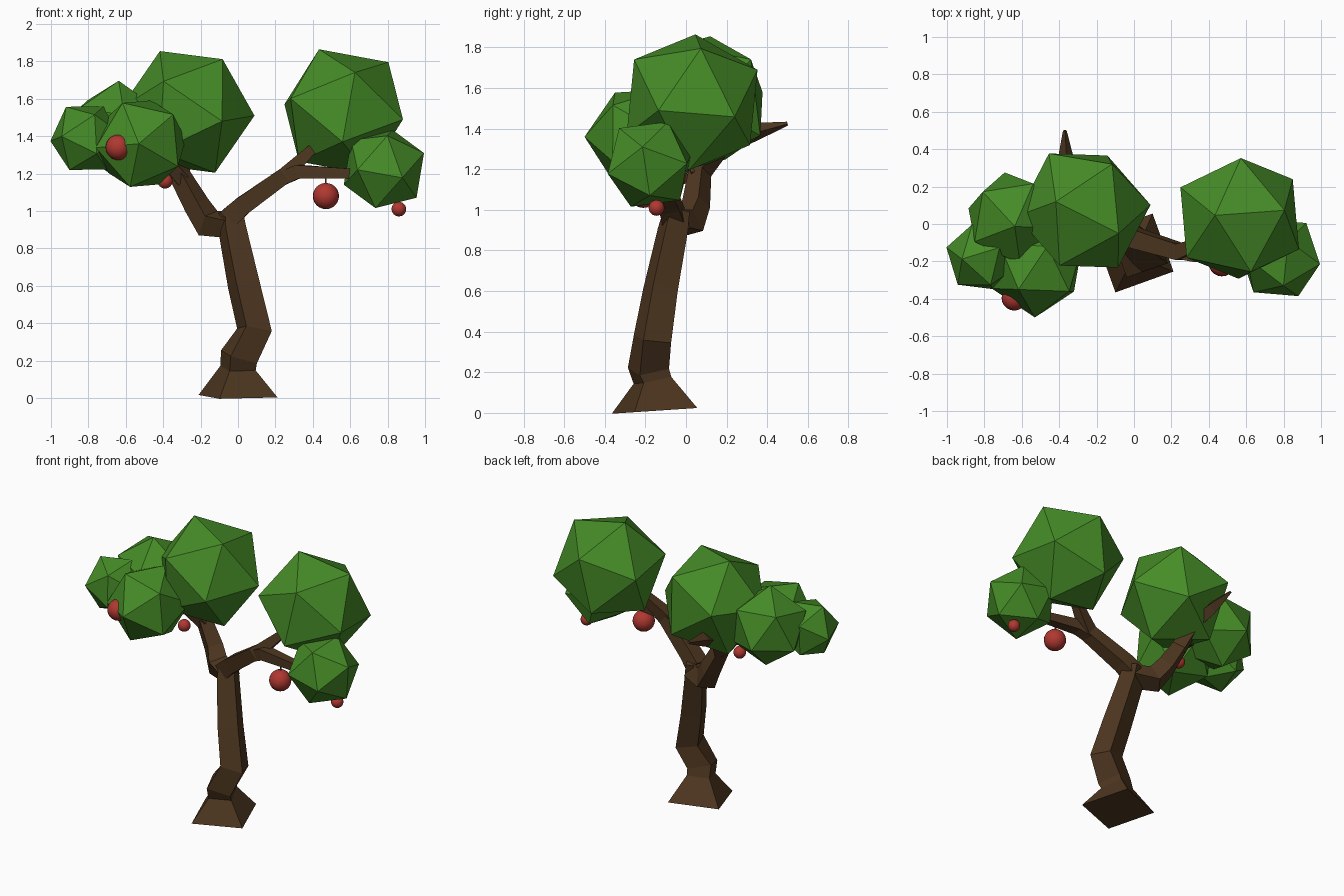
import bpy, bmesh
from mathutils import Vector, Matrix

if "Cube" in bpy.data.objects:
    bpy.data.objects.remove(bpy.data.objects["Cube"])


def material(name, rgb):
    m = bpy.data.materials.new(name)
    m.diffuse_color = (*rgb, 1)
    m.use_nodes = True
    m.node_tree.nodes["Principled BSDF"].inputs["Base Color"].default_value = m.diffuse_color
    return m


BARK = material("bark", (0.075, 0.037, 0.014))
LEAF = material("leaf", (0.06, 0.26, 0.02))
FRUIT = material("fruit", (0.43, 0.04, 0.03))


def finish(name, bm, mat, smooth=False):
    bmesh.ops.recalc_face_normals(bm, faces=bm.faces)
    for f in bm.faces:
        f.smooth = smooth
    me = bpy.data.meshes.new(name)
    bm.to_mesh(me)
    bm.free()
    me.materials.append(mat)
    ob = bpy.data.objects.new(name, me)
    bpy.context.collection.objects.link(ob)
    return ob


def frame(a, b):
    """Orthonormal axes with a first and b in the first plane."""
    e1 = Vector(a).normalized()
    e3 = e1.cross(Vector(b)).normalized()
    return Matrix((e1, e3.cross(e1), e3)).transposed()


def limb(name, path, ref):
    """Square tube through (x, y, z, half_width) stations."""
    bm = bmesh.new()
    pts = [Vector(p[:3]) for p in path]
    rings = []
    for i, p in enumerate(pts):
        t = Vector()
        if i > 0:
            t += (p - pts[i - 1]).normalized()
        if i < len(pts) - 1:
            t += (pts[i + 1] - p).normalized()
        t.normalize()
        r = Vector(ref)
        u = (r - t * r.dot(t)).normalized()
        v = t.cross(u)
        h = path[i][3]
        rings.append([bm.verts.new(p + u * h * a + v * h * b)
                      for a, b in ((1, 1), (-1, 1), (-1, -1), (1, -1))])
    for lo, hi in zip(rings, rings[1:]):
        for k in range(4):
            n = (k + 1) % 4
            bm.faces.new((lo[k], lo[n], hi[n], hi[k]))
    bm.faces.new(rings[0])
    bm.faces.new(rings[-1])
    return finish(name, bm, BARK)


def leaf_clump(name, centre, radius, a, b):
    """Icosahedron turned so that two neighbouring corners point along a and b."""
    bm = bmesh.new()
    bmesh.ops.create_icosphere(bm, subdivisions=1, radius=radius)
    bm.verts.ensure_lookup_table()
    v0 = bm.verts[0]
    v1 = v0.link_edges[0].other_vert(v0)
    rot = frame(a, b) @ frame(v0.co, v1.co).transposed()
    bmesh.ops.transform(bm, matrix=Matrix.Translation(centre) @ rot.to_4x4(), verts=bm.verts)
    return finish(name, bm, LEAF)


def fruit(name, centre, radius):
    bm = bmesh.new()
    bmesh.ops.create_uvsphere(bm, u_segments=20, v_segments=12, radius=radius,
                              matrix=Matrix.Translation(centre))
    return finish(name, bm, FRUIT, True)


# Trunk with flared foot
limb("trunk", [(0, -.155, .01, .165), (0, -.165, .16, .074), (.005, -.185, .22, .078),
               (.088, -.165, .365, .073), (.03, -.125, .61, .066),
               (-.03, -.065, .90, .058), (-.04, -.045, 1.0, .05)], (.94, .34, 0))

# Left branch, curling behind the foliage to a bare tip
limb("left_branch", [(-.03, -.05, .93, .055), (-.16, .01, .935, .06), (-.22, .05, 1.03, .05),
                     (-.31, .07, 1.19, .042), (-.34, .17, 1.32, .04),
                     (-.365, .34, 1.385, .032), (-.37, .50, 1.425, .007)], (.6, -.5, .3))
limb("left_twig", [(-.30, .06, 1.17, .035), (-.40, .0, 1.28, .03), (-.6, -.05, 1.4, .015)], (0, 1, 0))

# Right branch that forks in two
limb("right_branch", [(-.05, -.06, .96, .055), (.02, -.08, 1.025, .05), (.25, -.15, 1.19, .043),
                      (.40, -.09, 1.335, .025), (.50, -.03, 1.45, .015)], (0, 1, 0))
limb("right_twig", [(.20, -.135, 1.16, .04), (.32, -.165, 1.21, .037), (.62, -.2, 1.20, .025)], (0, 1, 0))

# Foliage
leaf_clump("foliage_right_large", (.565, .03, 1.53), .36, (.315, -.165, -.04), (.28, .20, -.07))
leaf_clump("foliage_left_large", (-.27, .072, 1.53), .36, (.356, .03, -.02), (.195, -.12, .278))
leaf_clump("foliage_left_front", (-.52, -.235, 1.36), .265, (-.01, -.265, 0), (-.097, -.118, .216))
leaf_clump("foliage_right_small", (.78, -.18, 1.225), .233, (.217, -.035, .086), (.174, 0, -.144))
leaf_clump("foliage_left_back", (-.65, .03, 1.44), .26, (-.24, .055, -.1), (-.215, -.12, .1))
leaf_clump("foliage_left_end", (-.81, -.175, 1.39), .2, (-.193, .05, -.016), (-.07, -.06, -.18))

# Fruit, one on a short stalk
fruit("fruit_front", (-.64, -.395, 1.34), .068)
fruit("fruit_hanging", (.47, -.21, 1.08), .07)
fruit("fruit_right", (.86, -.145, 1.01), .039)
fruit("fruit_back", (-.39, -.03, 1.16), .04)
limb("fruit_stalk", [(.47, -.21, 1.12, .004), (.47, -.2, 1.2, .004)], (1, 0, 0))
